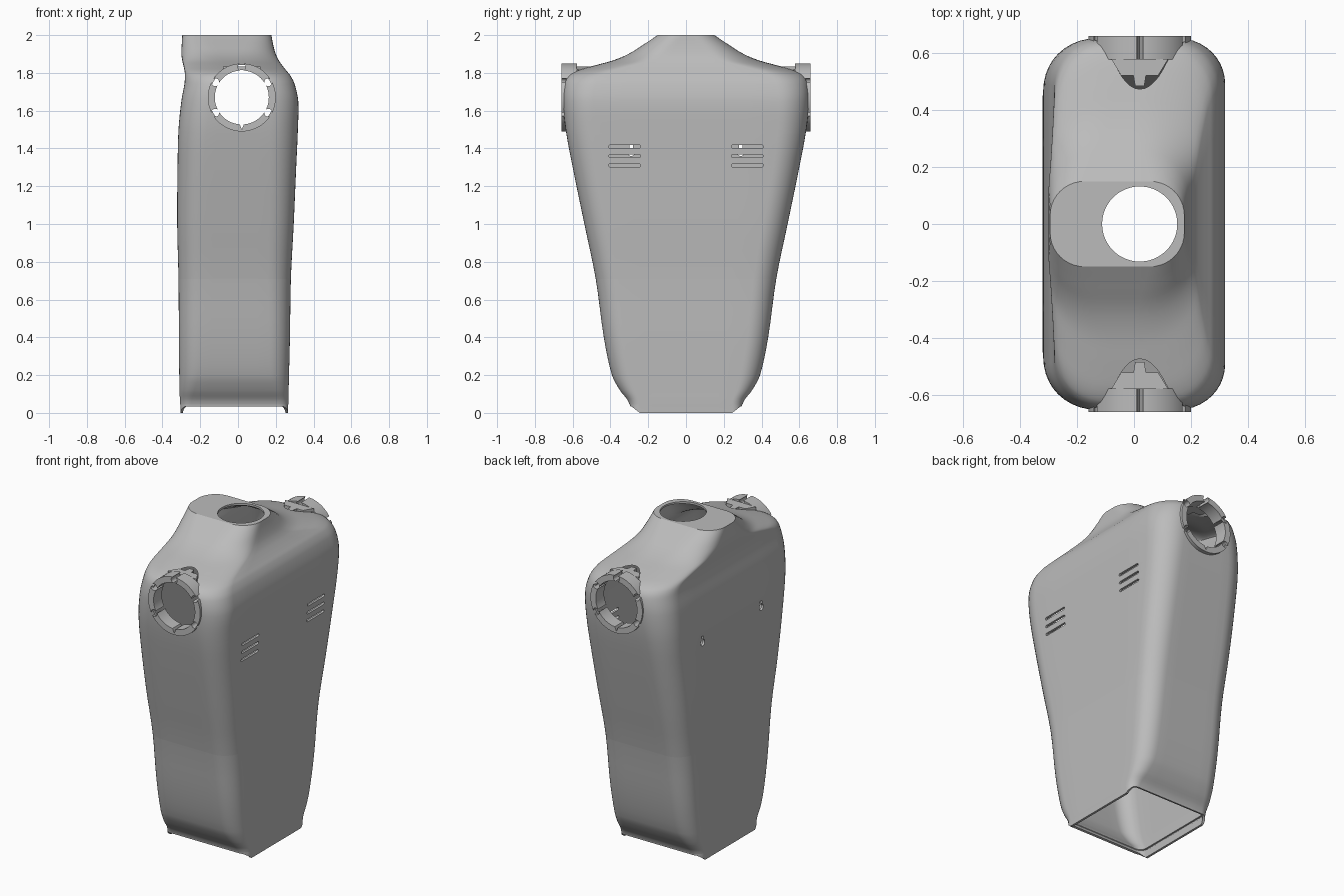
import bpy, bmesh, math
from mathutils import Vector

if "Cube" in bpy.data.objects:
    bpy.data.objects.remove(bpy.data.objects["Cube"])

grey = bpy.data.materials.new("plain_grey")
grey.use_nodes = True
grey.diffuse_color = (0.5, 0.5, 0.5, 1)
grey.node_tree.nodes["Principled BSDF"].inputs["Base Color"].default_value = grey.diffuse_color

AXIS_X, ARM_Z = 0.02, 1.67


def make_object(name, bm, helper=False):
    mesh = bpy.data.meshes.new(name)
    bm.to_mesh(mesh)
    bm.free()
    mesh.materials.append(grey)
    ob = bpy.data.objects.new(name, mesh)
    bpy.context.scene.collection.objects.link(ob)
    ob.hide_render = helper
    return ob


def smooth(ob, angle=32):
    bpy.ops.object.select_all(action="DESELECT")
    ob.select_set(True)
    bpy.context.view_layer.objects.active = ob
    bpy.ops.object.shade_smooth_by_angle(angle=math.radians(angle))


def prism(bm, points, place, a, b):
    """Extrude a 2D outline between depths a and b; place maps (u, v, depth) to space."""
    low = [bm.verts.new(place(u, v, a)) for u, v in points]
    high = [bm.verts.new(place(u, v, b)) for u, v in points]
    bm.faces.new(low)
    bm.faces.new(high)
    n = len(points)
    for i in range(n):
        j = (i + 1) % n
        bm.faces.new((low[i], low[j], high[j], high[i]))
    bmesh.ops.recalc_face_normals(bm, faces=bm.faces)


def along_x(u, v, d): return (d, u, v)
def along_y(u, v, d): return (u, d, v)
def along_z(u, v, d): return (u, v, d)


def arc(cu, cv, r, start, end, n):
    return [(cu + r * math.cos(math.radians(start + (end - start) * i / n)),
             cv + r * math.sin(math.radians(start + (end - start) * i / n))) for i in range(n + 1)]


def circle(cu, cv, r, n=32):
    return arc(cu, cv, r, 0, 360, n)[:-1]


def capsule(cu, cv, half, r):
    return arc(cu + half, cv, r, -90, 90, 6) + arc(cu - half, cv, r, 90, 270, 6)


def cut(ob, cutter):
    mod = ob.modifiers.new("cut", "BOOLEAN")
    mod.operation, mod.solver, mod.object = "DIFFERENCE", "EXACT", cutter
    cutter.display_type = "WIRE"


def bake(ob):
    graph = bpy.context.evaluated_depsgraph_get()
    return bpy.data.meshes.new_from_object(ob.evaluated_get(graph))


# Torso sections: height, left edge, right edge, half depth, corner radius
sections = [Vector(s) for s in (
    (0.0, -.305, .265, .295, .05), (.06, -.307, .267, .305, .06), (.12, -.31, .268, .35, .08),
    (.2, -.311, .27, .392, .1), (.4, -.313, .275, .435, .11), (.71, -.315, .28, .478, .12),
    (1.0, -.322, .295, .538, .13), (1.3, -.32, .308, .6, .14), (1.5, -.315, .317, .637, .15),
    (1.65, -.3, .319, .652, .16), (1.74, -.284, .3, .648, .17), (1.785, -.281, .278, .628, .18),
    (1.81, -.283, .258, .585, .19), (1.835, -.288, .238, .5, .2), (1.865, -.295, .217, .39, .2),
    (1.9, -.3, .2, .305, .18), (1.95, -.298, .186, .225, .15), (2.0, -.295, .177, .15, .12))]


def resample(rows, steps):
    """Smooth the section list with a spline through every row."""
    out = []
    for i in range(len(rows) - 1):
        p1, p2 = rows[i], rows[i + 1]
        p0, p3 = rows[max(i - 1, 0)], rows[min(i + 2, len(rows) - 1)]
        m1 = (p2 - p0) * ((p2[0] - p1[0]) / (p2[0] - p0[0]))
        m2 = (p3 - p1) * ((p2[0] - p1[0]) / (p3[0] - p1[0]))
        for k in range(steps):
            t = k / steps
            h = t * t * (3 - 2 * t)
            out.append(p1 * (1 - h) + p2 * h + m1 * (t * (1 - t) ** 2) + m2 * (t * t * (t - 1)))
    return out + [rows[-1]]


def section_outline(xl, xr, hy, r):
    corners = []
    for cx, cy, a in ((xr - r, hy - r, 0), (xl + r, hy - r, 90),
                      (xl + r, r - hy, 180), (xr - r, r - hy, 270)):
        corners.append(arc(cx, cy, r, a, a + 90, 10))
    pts = []
    for c, nxt in zip(corners, corners[1:] + corners[:1]):
        pts += c
        p, q = Vector(c[-1]), Vector(nxt[0])
        pts += [tuple(p.lerp(q, k / 6)) for k in range(1, 6)]
    return pts


# Torso shell: lofted skin, open below, flat neck plate above
bm = bmesh.new()
previous = None
for row, (z, xl, xr, hy, r) in enumerate(resample(sections, 4)):
    ring = []
    for x, y in section_outline(xl, xr, hy, r):
        lift = 0.035 * min(1, max(0, (abs(y) - .245) / .045)) if row == 0 else 0
        ring.append(bm.verts.new((x, y, max(z, lift) if row else lift)))
    if row in (1, 2):
        for v in ring:
            v.co.z = max(v.co.z, 0.035 + 0.008 * row)
    if previous:
        for i in range(len(ring)):
            j = (i + 1) % len(ring)
            bm.faces.new((previous[i], previous[j], ring[j], ring[i]))
    previous = ring
bm.faces.new(previous)
bmesh.ops.recalc_face_normals(bm, faces=bm.faces)
shell = make_object("torso_shell_master", bm, helper=True)
solid = shell.modifiers.new("wall", "SOLIDIFY")
solid.thickness, solid.offset = 0.014, -1

# Openings: arm passage, neck hole, vent slots and keyholes
bm = bmesh.new()
prism(bm, circle(AXIS_X, ARM_Z, .172, 64), along_y, -1, 1)
cut(shell, make_object("arm_cutter", bm, True))
bm = bmesh.new()
prism(bm, circle(AXIS_X, 0, .132, 64), along_z, 1.9, 2.1)
cut(shell, make_object("neck_cutter", bm, True))
bm = bmesh.new()
for side in (-1, 1):
    for z in (1.31, 1.36, 1.41):
        prism(bm, capsule(side * .325, z, .077, .008), along_x, .2, .5)
    keyhole = arc(side * .29, 1.38, .02, 120, 420, 16) + [(side * .29 + .01, 1.42), (side * .29 - .01, 1.42)]
    prism(bm, keyhole, along_x, -.5, -.2)
cut(shell, make_object("vent_cutter", bm, True))

# Split the shell along its seams into printable panels
master = bake(shell)
levels = (("lower", -1, .71), ("middle", .71, 1.48), ("upper", 1.48, 3))
for level, z0, z1 in levels:
    for end, sy in (("front", -1), ("back", 1)):
        for side, sx in (("right", -1), ("left", 1)):
            bm = bmesh.new()
            bm.from_mesh(master)
            for co, no in (((0, 0, z0), (0, 0, -1)), ((0, 0, z1), (0, 0, 1)),
                           ((0, 0, 0), (0, -sy, 0)), ((AXIS_X, 0, 0), (-sx, 0, 0))):
                bmesh.ops.bisect_plane(bm, geom=bm.verts[:] + bm.edges[:] + bm.faces[:], dist=1e-5,
                                       plane_co=co, plane_no=no, clear_outer=True)
            smooth(make_object(f"{end}_{side}_{level}_panel", bm))
bpy.data.objects.remove(shell)

# Arm sockets: notched collars with a locking key on top
for name, s in (("front", -1), ("back", 1)):
    bm = bmesh.new()
    prism(bm, circle(AXIS_X, ARM_Z, .18, 64), along_y, s * .578, s * .66)
    collar = make_object(name + "_arm_socket", bm)
    bm = bmesh.new()
    prism(bm, circle(AXIS_X, ARM_Z, .143, 64), along_y, -1, 1)
    cut(collar, make_object(name + "_bore_cutter", bm, True))
    bm = bmesh.new()
    for a in (30, 90, 150, 210, 330):
        a = math.radians(a)
        prism(bm, circle(AXIS_X + .162 * math.cos(a), ARM_Z + .162 * math.sin(a), .021, 20), along_y, -1, 1)
    prism(bm, [(AXIS_X, 1.5), (AXIS_X + .014, 1.535), (AXIS_X - .014, 1.535)], along_y, -1, 1)
    cut(collar, make_object(name + "_notch_cutter", bm, True))
    collar.data = bake(collar)
    collar.modifiers.clear()
    smooth(collar)

    bm = bmesh.new()
    half = [(.1, .58), (.065, .522), (.022, .522), (.016, .485)]
    outline = [(AXIS_X + u, s * v) for u, v in half] + [(AXIS_X - u, s * v) for u, v in reversed(half)]
    prism(bm, outline, along_z, 1.815, 1.835)
    make_object(name + "_socket_key", bm)

for ob in [o for o in bpy.data.objects if o.name.endswith("_cutter")]:
    bpy.data.objects.remove(ob)
